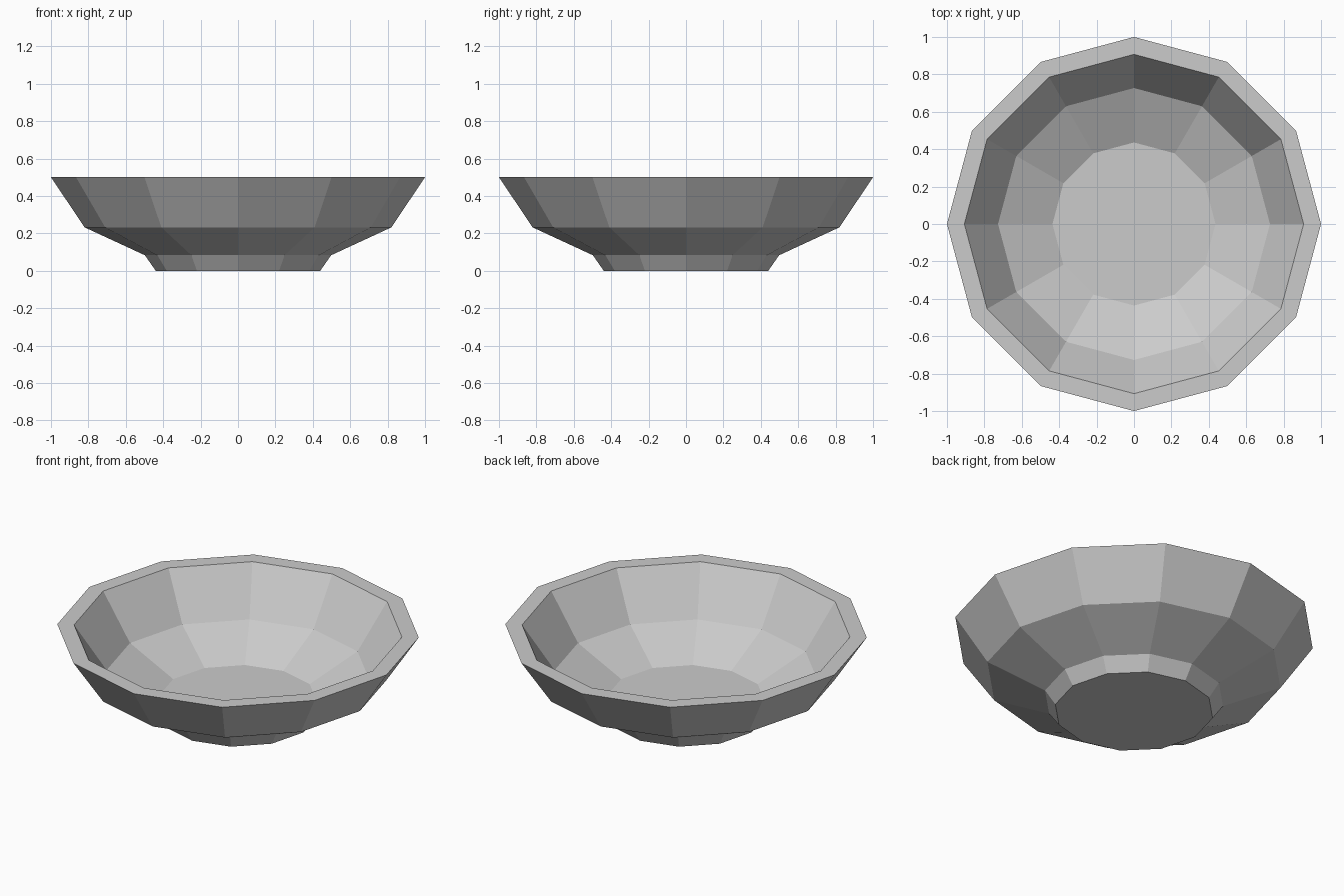
import bpy
import bmesh
from math import cos, sin, tau

default = bpy.data.objects.get("Cube")
if default:
    bpy.data.objects.remove(default, do_unlink=True)

SIDES = 12

# Single grey clay material
clay = bpy.data.materials.new("grey_clay")
clay.use_nodes = True
grey = (0.6, 0.6, 0.6, 1)
clay.diffuse_color = grey
clay.node_tree.nodes["Principled BSDF"].inputs["Base Color"].default_value = grey

# Bowl wall as (radius, height): foot, belly, rim, then down the inside
profile = [(0.44, 0), (0.498, 0.083), (0.82, 0.232), (1, 0.5),
           (0.907, 0.5), (0.727, 0.232), (0.436, 0.09)]


def lathe(name, profile, sides, material):
    """Faceted solid of revolution, capped at both profile ends."""
    bm = bmesh.new()
    rings = [[bm.verts.new((r * cos(tau * i / sides), r * sin(tau * i / sides), z))
              for i in range(sides)] for r, z in profile]
    for low, high in zip(rings, rings[1:]):
        for i in range(sides):
            j = (i + 1) % sides
            bm.faces.new((low[i], low[j], high[j], high[i]))
    bm.faces.new(rings[0][::-1])
    bm.faces.new(rings[-1])
    bmesh.ops.recalc_face_normals(bm, faces=bm.faces)
    mesh = bpy.data.meshes.new(name)
    bm.to_mesh(mesh)
    bm.free()
    mesh.materials.append(material)
    obj = bpy.data.objects.new(name, mesh)
    bpy.context.collection.objects.link(obj)
    return obj


lathe("bowl", profile, SIDES, clay)
